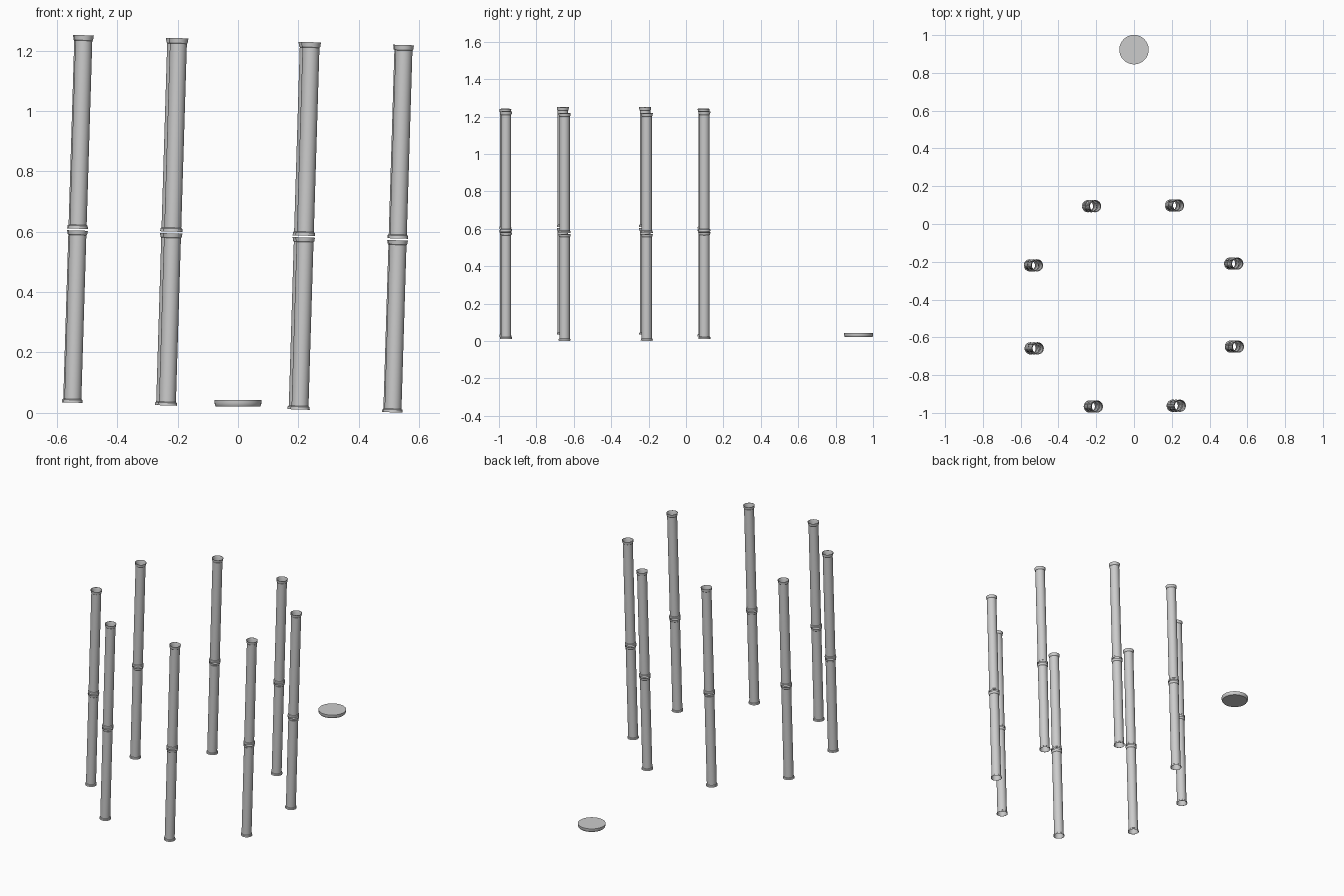
import bpy, bmesh
from math import cos, sin, pi, radians
from mathutils import Matrix

if "Cube" in bpy.data.objects:
    bpy.data.objects.remove(bpy.data.objects["Cube"])

SEG = 32


def lathe(name, profile, matrix, closed):
    """Spin an (r, z) profile around z; closed joins last point to first."""
    bm = bmesh.new()
    rings = []
    for r, z in profile:
        rings.append([bm.verts.new((r * cos(2 * pi * i / SEG), r * sin(2 * pi * i / SEG), z))
                      for i in range(SEG)])
    pairs = list(zip(rings, rings[1:]))
    if closed:
        pairs.append((rings[-1], rings[0]))
    else:
        bm.faces.new(rings[0][::-1])
        bm.faces.new(rings[-1])
    for a, b in pairs:
        for i in range(SEG):
            j = (i + 1) % SEG
            bm.faces.new((a[i], a[j], b[j], b[i]))
    bmesh.ops.recalc_face_normals(bm, faces=bm.faces)
    mesh = bpy.data.meshes.new(name)
    bm.to_mesh(mesh)
    bm.free()
    obj = bpy.data.objects.new(name, mesh)
    bpy.context.collection.objects.link(obj)
    obj.matrix_world = matrix
    bpy.ops.object.select_all(action='DESELECT')
    obj.select_set(True)
    bpy.context.view_layer.objects.active = obj
    bpy.ops.object.shade_smooth_by_angle(angle=radians(30))
    return obj


def tube_profile(z0, z1, foot, head):
    """Open thin-walled tube with a flared lip at each end."""
    r, lip, bore = 0.028, 0.0325, 0.0265
    return [(lip, z0), (lip - 0.001, z0 + foot), (r, z0 + foot + 0.003),
            (r, z1 - head - 0.003), (lip - 0.002, z1 - head), (lip, z1),
            (lip - 0.0015, z1), (bore, z1 - head), (bore, z0 + foot), (lip - 0.0015, z0)]


# ring of eight hollow two-part columns, the whole ring leaning slightly
ring = Matrix.Translation((-0.019, -0.434, 0.018)) @ Matrix.Rotation(radians(1.75), 4, 'Y')
for k in range(8):
    a = radians(23.0 + 45 * k)
    place = ring @ Matrix.Translation((0.574 * cos(a), 0.574 * sin(a), 0))
    lathe(f"lower_tube_{k + 1}", tube_profile(0, 0.570, 0.009, 0.012), place, True)
    lathe(f"upper_tube_{k + 1}", tube_profile(0.576, 1.217, 0.010, 0.015), place, True)

# separate round disc behind the ring
lathe("disc", [(0.073, 0.021), (0.076, 0.025), (0.078, 0.033), (0.078, 0.042)],
      Matrix.Translation((0, 0.923, 0)), False)
